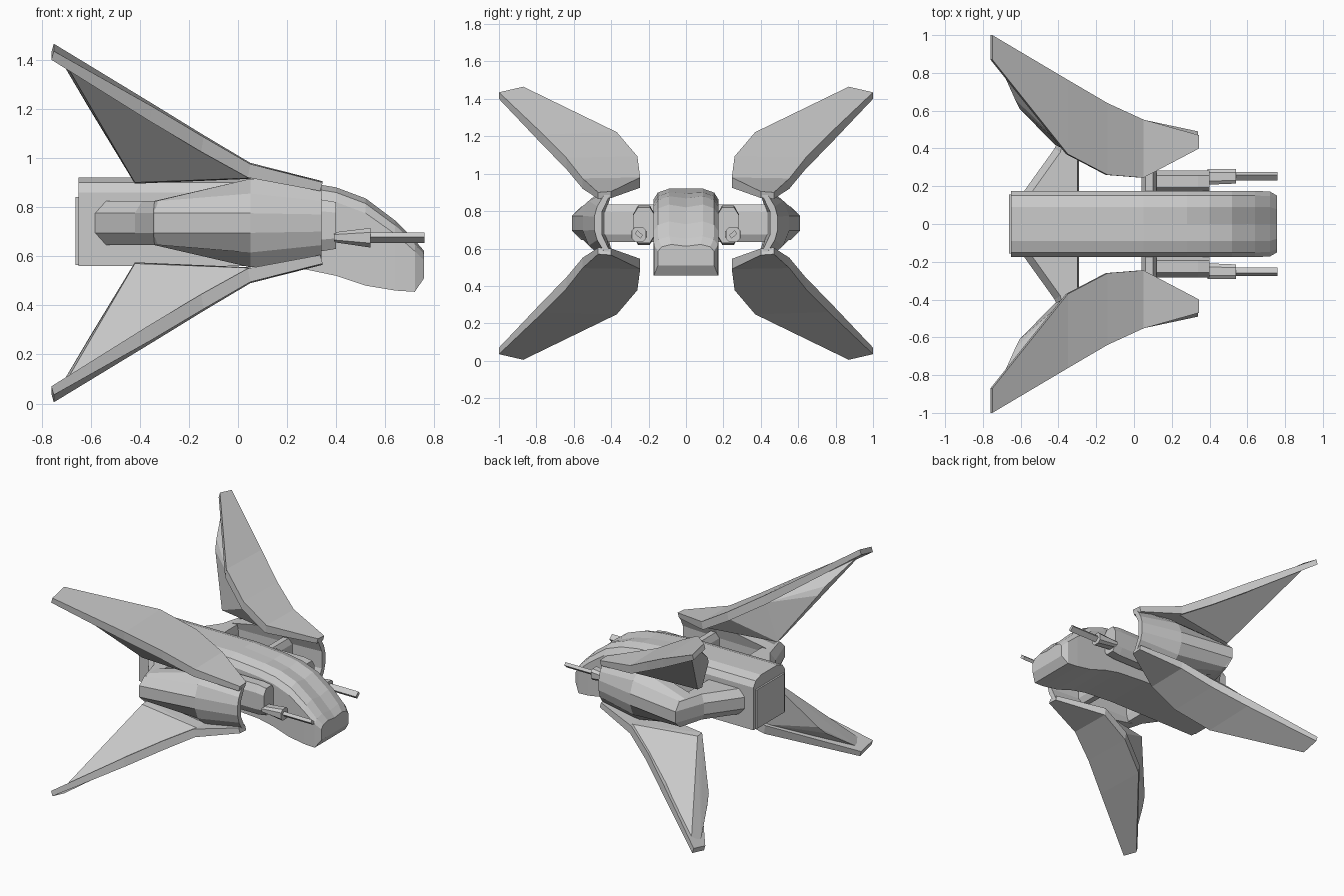
import bpy, bmesh

if "Cube" in bpy.data.objects:
    bpy.data.objects.remove(bpy.data.objects["Cube"])

ZC = 0.735  # height of the horizontal symmetry plane


def finish(name, bm, axes):
    """Turn a bmesh into an object at the symmetry plane, mirrored on the given axes."""
    bmesh.ops.recalc_face_normals(bm, faces=bm.faces)
    me = bpy.data.meshes.new(name)
    bm.to_mesh(me)
    bm.free()
    ob = bpy.data.objects.new(name, me)
    ob.location.z = ZC
    bpy.context.collection.objects.link(ob)
    if axes:
        m = ob.modifiers.new("mirror", 'MIRROR')
        m.use_axis = (False, 'y' in axes, 'z' in axes)
        m.use_mirror_merge = False
    return ob


def loft(name, rings, axes=''):
    """Skin a list of equal-length closed rings and cap both ends."""
    bm = bmesh.new()
    vs = [[bm.verts.new(p) for p in r] for r in rings]
    n = len(rings[0])
    for a, b in zip(vs, vs[1:]):
        for i in range(n):
            j = (i + 1) % n
            bm.faces.new((a[i], a[j], b[j], b[i]))
    bm.faces.new(vs[0])
    bm.faces.new(vs[-1])
    return finish(name, bm, axes)


def hull(name, pts, axes=''):
    """Convex solid around a few points."""
    bm = bmesh.new()
    for p in pts:
        bm.verts.new(p)
    r = bmesh.ops.convex_hull(bm, input=bm.verts)
    bmesh.ops.delete(bm, geom=r['geom_interior'], context='VERTS')
    return finish(name, bm, axes)


def octagon(x, y, z, hy, hz, k=0.55):
    """Bevelled rectangle across the x axis."""
    s = [(1, k), (k, 1), (-k, 1), (-1, k), (-1, -k), (-k, -1), (k, -1), (1, -k)]
    return [(x, y + a * hy, z + b * hz) for a, b in s]


# Fuselage: x, half width, bottom, shoulder, top, centre groove depth
stations = [(-.65, .175, .56, .86, .92, 0), (.05, .175, .56, .86, .92, 0),
            (.28, .175, .545, .84, .90, .005), (.40, .175, .52, .82, .88, .012),
            (.52, .175, .48, .775, .835, .015), (.64, .175, .46, .69, .745, .015),
            (.72, .172, .455, .62, .665, .012), (.757, .15, .51, .585, .622, .01)]
rings = []
for x, w, zb, zs, zt, g in stations:
    half = [(w, zb), (w, zs), (w * .86, zs + (zt - zs) * .65), (w * .52, zt)]
    prof = half + [(0, zt - g)] + [(-y, z) for y, z in reversed(half)]
    rings.append([(x, y, z - ZC) for y, z in prof])
loft("fuselage", rings)

# Rear engine plate
loft("engine_plate", [[(x, s * .155, z - ZC) for s, z in
                       ((-1, .565), (1, .565), (1, .84), (-1, .84))] for x in (-.662, -.64)])

# Side pods: concave crescent in front, flaring outwards to the rear
# x, edge (y, z), middle (y, z), outer (y, z), inner edge y, inner hollow y
pods = [(.34, (.43, .165), (.475, .09), (.49, .035), .40, .45),
        (.05, (.45, .18), (.52, .12), (.552, .04), .39, .43),
        (-.34, (.50, .09), (.55, .088), (.61, .04), .42, .42)]
rings = []
for x, e, m, o, ie, ih in pods:
    up = [(ih, .06), (ie, e[1]), e, m, o]
    rings.append([(x, y, z) for y, z in up] + [(x, y, -z) for y, z in reversed(up)])
loft("side_pod", rings, 'y')

# Rear arms bending from the pods into the fuselage
narrow = [(-.34, .56), (-.39, .38), (-.54, .17), (-.30, .17), (-.30, .42), (-.30, .52)]
wide = [(-.345, .61), (-.42, .40), (-.585, .17), (-.29, .17), (-.29, .42), (-.30, .58)]
loft("rear_arm", [[(x, y, z) for x, y in p] for p, z in
                  ((narrow, -.09), (wide, -.04), (wide, .04), (narrow, .09))], 'y')

# Four swept wings: x, inner y, outer y, inner z, outer z, thickness
wings = [(.345, .40, .47, .17, .165, .035), (.05, .245, .553, .245, .24, .055),
         (-.14, .26, .64, .358, .35, .06), (-.35, .37, .763, .487, .475, .06),
         (-.75, .87, 1.0, .73, .70, .035)]
loft("wing", [[(x, a, za), (x, b, zb), (x - .01, b, zb - t), (x - .01, a, za - t)]
              for x, a, b, za, zb, t in wings], 'yz')

# Wedge bodies bracing the wings against the pods
hull("wing_brace", [(.05, .30, .18), (.05, .53, .183), (-.14, .28, .30), (-.35, .39, .43),
                    (-.42, .42, .16), (-.42, .47, .165), (-.605, .61, .465),
                    (-.63, .66, .52), (-.72, .86, .66), (-.70, .94, .645)], 'yz')

# Struts, gun mounts, guns and barrels
loft("strut", [[(x, y, z) for x, z in ((.04, -.06), (.06, -.1), (.10, -.1), (.12, -.06),
                                       (.12, .06), (.10, .1), (.06, .1), (.04, .06))]
               for y in (.16, .46)], 'y')
loft("gun_mount", [octagon(x, .225, -.01, .058, h) for x, h in
                   ((.12, .105), (.34, .105), (.40, .095))], 'y')
loft("gun_body", [octagon(.39, .25, -.058, .042, .02), octagon(.54, .252, -.06, .038, .04)], 'y')
loft("gun_barrel", [[(x, .252 + a, -.06 + b) for a, b in
                     ((-.022, -.004), (-.008, -.022), (.022, .004), (.008, .022))]
                    for x in (.53, .76)], 'y')
